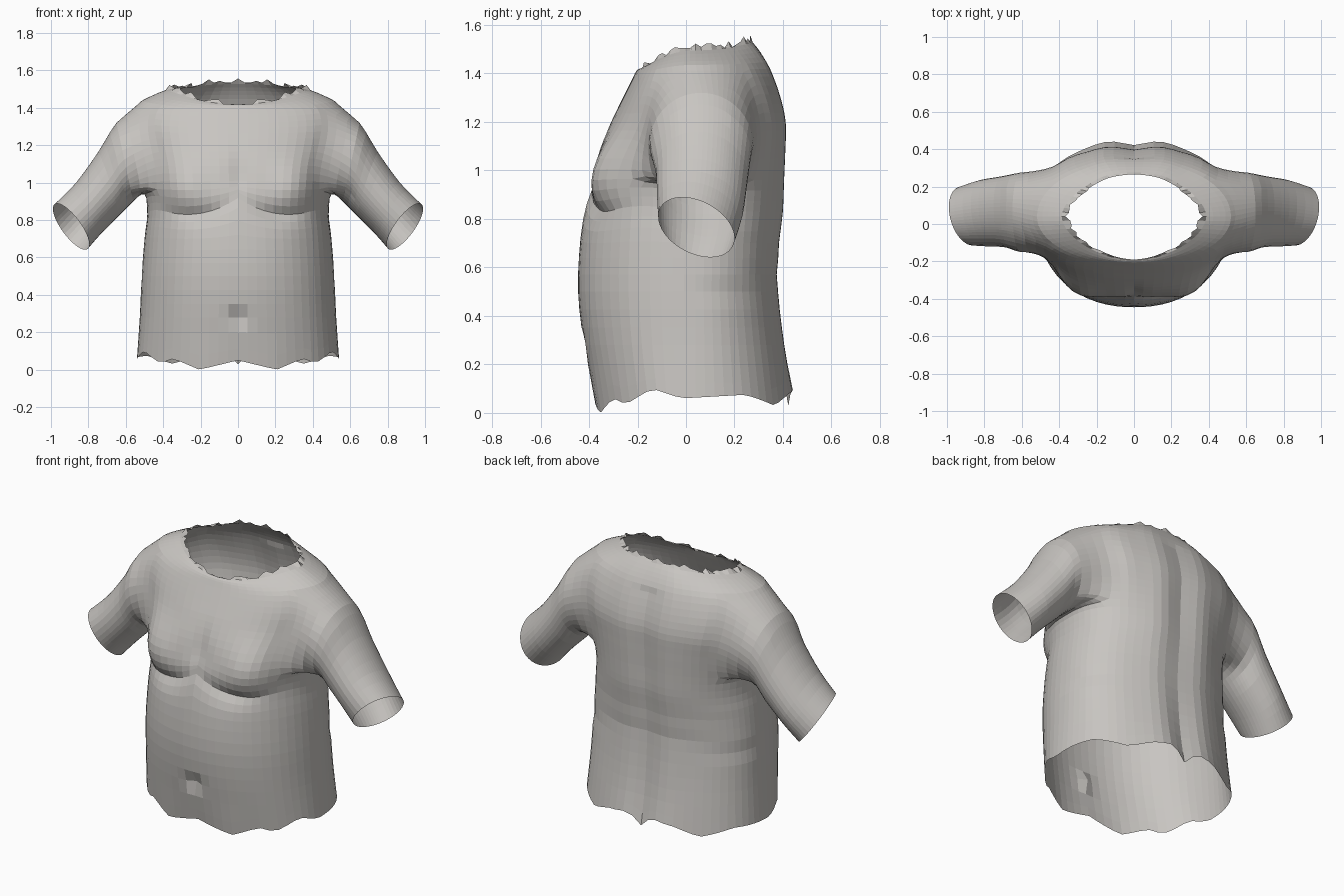
import bpy, bmesh, math, random
from math import exp, sin, cos, pi

random.seed(4)
cube = bpy.data.objects.get("Cube")
if cube:
    bpy.data.objects.remove(cube, do_unlink=True)

skin = bpy.data.materials.new("warm light grey")
skin.use_nodes = True
GREY = (0.58, 0.56, 0.535, 1)
skin.diffuse_color = GREY
skin.node_tree.nodes["Principled BSDF"].inputs["Base Color"].default_value = GREY

COLS, STEPS, MID_Y = 32, 3, 0.04

# Torso rings: half width, front y, back y, height at front, side, back, squareness
RINGS = [
    (.54, -.375, .44, .08, .08, .08, 2.2),
    (.525, -.42, .405, .28, .28, .28, 2.2),
    (.515, -.445, .38, .5, .5, .5, 2.2),
    (.50, -.435, .385, .7, .7, .7, 2.2),
    (.485, -.40, .40, .83, .83, .83, 2.2),
    (.495, -.385, .405, .96, .96, .96, 2.2),
    (.51, -.355, .41, 1.09, 1.09, 1.09, 2.2),
    (.54, -.31, .41, 1.2, 1.2, 1.2, 2.2),
    (.56, -.265, .385, 1.29, 1.32, 1.31, 2.2),
    (.54, -.225, .345, 1.37, 1.415, 1.42, 2.1),
    (.46, -.205, .305, 1.41, 1.465, 1.49, 1.9),
    (.36, -.19, .265, 1.42, 1.505, 1.54, 1.7),
]
# Arm rings: top x, top z, bottom x, bottom z, front y, back y
ARM = [
    (.65, 1.32, .56, .90, -.15, .275),
    (.75, 1.16, .64, .82, -.125, .255),
    (.87, .995, .73, .73, -.12, .235),
    (.985, .88, .80, .65, -.115, .20),
]
# Ragged hem: angle from the front in degrees, height
HEM = [(0, .05), (22, 0), (38, .06), (48, .035), (65, .10), (82, .06),
       (120, .075), (142, .03), (158, .08), (172, .1), (180, .03)]


def catmull(a, b, c, d, t):
    return [0.5 * (2 * q + (r - p) * t + (2 * p - 5 * q + 4 * r - s) * t * t
                   + (3 * q - p - 3 * r + s) * t ** 3) for p, q, r, s in zip(a, b, c, d)]


def refine(keys, steps):
    """Smoothly resample a list of tuples."""
    out = []
    last = len(keys) - 1
    for i in range(last):
        for k in range(steps):
            out.append(catmull(keys[max(i - 1, 0)], keys[i], keys[i + 1],
                               keys[min(i + 2, last)], k / steps))
    return out + [list(keys[-1])]


def hem_height(deg):
    for (a, za), (b, zb) in zip(HEM, HEM[1:]):
        if deg <= b + 1e-6:
            return za + (zb - za) * (deg - a) / (b - a)
    return HEM[-1][1]


def bump(v, centre, width):
    return exp(-((v - centre) / width) ** 2)


def body_detail(x, y, z):
    """Chest, folds, navel, shoulder blades, spine groove and back rolls."""
    if y < 0:
        front = min(1, -y * 4)
        # Bend the rows so that an edge runs along each chest fold
        arch = 1.2 * (x - .27) ** 2
        z += front * arch * bump(z, .83, .11)
        y -= front * .065 * bump(x, .32, .14) * bump(z, .98, .15)
        y += front * .03 * bump(z, .83 + arch, .035) * bump(x, .22, .16)
        y += front * .02 * bump(x, 0, .045) * bump(z, 1.04, .12)
        y += front * .035 * bump(x, 0, .04) * bump(z, .27, .035)
    else:
        back = min(1, y * 4)
        groove = .008 + .016 * bump(z, .2, .25) + .01 * bump(z, 1, .3)
        if z < 1.4:
            y -= back * groove * bump(x, 0, .06)
        y += back * .01 * bump(x, .16, .08)
        y += back * .02 * bump(x, .38, .12) * bump(z, 1.15, .2)
        # Skin rolls slope up towards the spine
        roll = bump(z, .5 + .12 * y, .03) + .4 * bump(z, .67, .03)
        pinch = 1 - .03 * roll * back
        x, y = x * pinch, y * pinch
    return x, y, z


bm = bmesh.new()

# Torso half, front to back on the model's left side
grid = []
rows = refine(RINGS, STEPS)
for i, (w, yf, yb, zf, zs, zb, n) in enumerate(rows):
    row = []
    for j in range(COLS + 1):
        a = pi * j / COLS
        c, s = sin(a), -cos(a)
        r = (abs(c) ** n + abs(s) ** n) ** (-1 / n)
        x = w * r * c
        y = MID_Y + r * s * (MID_Y - yf if s < 0 else yb - MID_Y)
        z = zs + ((zf if s < 0 else zb) - zs) * s * s
        z += (hem_height(180 * j / COLS) - .08) * max(0, 1 - (z - .08) / .15)
        x, y, z = body_detail(x, y, z)
        if i == len(rows) - 1:
            z += random.uniform(-.015, .02)
            x *= random.uniform(.95, 1.03)
        row.append(bm.verts.new((0 if j in (0, COLS) else x, y, z)))
    grid.append(row)

# Armhole limits in the grid
j0, j1 = 10, 23
i0 = min(range(len(rows)), key=lambda i: abs(rows[i][4] - .95))
i1 = min(range(len(rows)), key=lambda i: abs(rows[i][4] - 1.41))
for i in range(len(rows) - 1):
    for j in range(COLS):
        if not (i0 <= i < i1 and j0 <= j < j1):
            bm.faces.new((grid[i][j], grid[i][j + 1], grid[i + 1][j + 1], grid[i + 1][j]))
for i in range(i0 + 1, i1):
    for j in range(j0 + 1, j1):
        bm.verts.remove(grid[i][j])

# Sleeve grown from the armhole edge to the open cuff
loop = ([grid[i0][j] for j in range(j0, j1)] + [grid[i][j1] for i in range(i0, i1)]
        + [grid[i1][j] for j in range(j1, j0, -1)] + [grid[i][j0] for i in range(i1, i0, -1)])
ys = [v.co.y for v in loop]
zs = [v.co.z for v in loop]
cy, cz = (min(ys) + max(ys)) / 2, (min(zs) + max(zs)) / 2
ry, rz = max(ys) - cy, max(zs) - cz
paths = []
for v in loop:
    th = math.atan2((v.co.y - cy) / ry, (v.co.z - cz) / rz)
    keys = [tuple(v.co)]
    for n, (tx, tz, bx, bz, yf, yb) in enumerate(ARM):
        # The cuff is cut at a slant, longer at the back
        k, skew = cos(th), sin(th) * n / 3
        keys.append(((tx + bx) / 2 + (tx - bx) / 2 * k + .03 * skew,
                     (yf + yb) / 2 + (yb - yf) / 2 * sin(th),
                     (tz + bz) / 2 + (tz - bz) / 2 * k - .045 * skew))
    paths.append(refine(keys, STEPS))
arm_rings = [loop]
for n in range(1, len(paths[0])):
    arm_rings.append([bm.verts.new(p[n]) for p in paths])
for low, high in zip(arm_rings, arm_rings[1:]):
    for k in range(len(loop)):
        m = (k + 1) % len(loop)
        bm.faces.new((low[k], low[m], high[m], high[k]))

# Soften the join between shoulder and sleeve
join = list(dict.fromkeys(arm_rings[0] + arm_rings[1] + arm_rings[2]))
for _ in range(5):
    bmesh.ops.smooth_vert(bm, verts=join, factor=.5,
                          use_axis_x=True, use_axis_y=True, use_axis_z=True)

mesh = bpy.data.meshes.new("torso")
bm.to_mesh(mesh)
bm.free()
mesh.materials.append(skin)
torso = bpy.data.objects.new("torso_with_sleeves", mesh)
bpy.context.collection.objects.link(torso)

# Mirror to the other side
mirror = torso.modifiers.new("mirror", 'MIRROR')
mirror.use_axis[0] = True
mirror.use_clip = True
mirror.merge_threshold = .001
